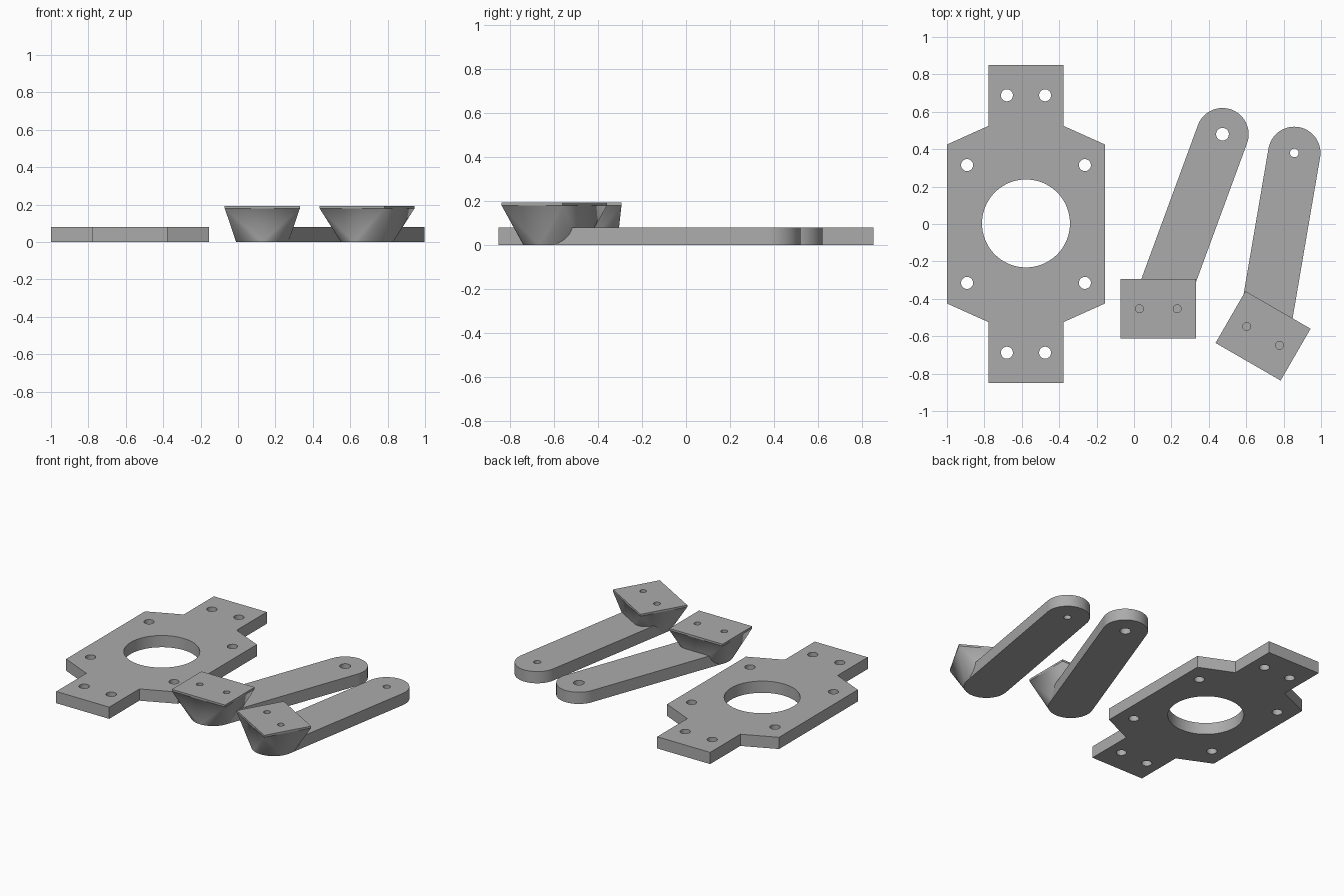
import bpy, bmesh
from math import pi, cos, sin, radians, atan2
from mathutils import Vector, Matrix

cube = bpy.data.objects.get("Cube")
if cube:
    bpy.data.objects.remove(cube, do_unlink=True)

grey = bpy.data.materials.new("plain grey")
grey.use_nodes = True
colour = (0.41, 0.41, 0.41, 1)
grey.diffuse_color = colour
grey.node_tree.nodes["Principled BSDF"].inputs["Base Color"].default_value = colour

SEGMENTS = 128
THICK = 0.08      # plate and arm thickness
TOP = 0.193       # top of the mounting blocks
LIP = 0.18        # underside of the thin block lip


def make_object(name, bm):
    bmesh.ops.recalc_face_normals(bm, faces=bm.faces)
    mesh = bpy.data.meshes.new(name)
    bm.to_mesh(mesh)
    bm.free()
    mesh.materials.append(grey)
    obj = bpy.data.objects.new(name, mesh)
    bpy.context.collection.objects.link(obj)
    return obj


def arc(centre, radius, start, sweep, steps):
    return [(centre[0] + radius * cos(start + sweep * i / steps),
             centre[1] + radius * sin(start + sweep * i / steps))
            for i in range(steps + 1)]


def prism(name, outline, height):
    bm = bmesh.new()
    face = bm.faces.new([bm.verts.new((x, y, 0)) for x, y in outline])
    new = bmesh.ops.extrude_face_region(bm, geom=[face])["geom"]
    verts = [v for v in new if isinstance(v, bmesh.types.BMVert)]
    bmesh.ops.translate(bm, verts=verts, vec=(0, 0, height))
    return make_object(name, bm)


def drill(obj, holes, z0, z1):
    """Cut round holes, each (x, y, radius), between two heights."""
    bm = bmesh.new()
    for x, y, r in holes:
        bmesh.ops.create_cone(bm, cap_ends=True, segments=SEGMENTS, radius1=r,
                              radius2=r, depth=z1 - z0,
                              matrix=Matrix.Translation((x, y, (z0 + z1) / 2)))
    cutter = make_object("hole_cutter", bm)
    cutter.hide_render = True
    mod = obj.modifiers.new("holes", "BOOLEAN")
    mod.operation, mod.solver, mod.object = "DIFFERENCE", "EXACT", cutter
    bpy.context.view_layer.objects.active = obj
    bpy.ops.object.modifier_apply(modifier=mod.name)
    bpy.data.objects.remove(cutter, do_unlink=True)


def finish(obj):
    bpy.ops.object.select_all(action="DESELECT")
    obj.select_set(True)
    bpy.context.view_layer.objects.active = obj
    bpy.ops.object.shade_smooth_by_angle(angle=radians(4.5))


# Base plate: one quarter outline mirrored around the centre
CX = -0.5775
quarter = [(0.4225, 0.425), (0.2, 0.525), (0.2, 0.85)]
half = quarter + [(-x, y) for x, y in reversed(quarter)]
outline = half + [(-x, -y) for x, y in half]
plate = prism("base_plate", [(CX + x, y) for x, y in outline], THICK)
holes = [(CX, 0.003, 0.235)]
for sx in (-1, 1):
    for sy in (-1, 1):
        holes += [(CX + sx * 0.315, sy * 0.315, 0.032),
                  (CX + sx * 0.102, sy * 0.688, 0.032)]
drill(plate, holes, -0.1, 0.2)
finish(plate)


def bracket(side, base, tip, turn, tip_hole, radius=0.14):
    # Flat arm with a rounded tip
    angle = atan2(tip[1] - base[1], tip[0] - base[0])
    across = Vector((-sin(angle), cos(angle))) * radius
    b = Vector(base)
    points = arc(tip, radius, angle - pi / 2, pi, SEGMENTS // 2)
    arm = prism(side + "_arm", points + [tuple(b + across), tuple(b - across)], THICK)
    drill(arm, [(*tip, tip_hole)], -0.1, 0.2)
    finish(arm)

    # Mounting block blending from a round foot to a rectangular top
    spin = Matrix.Rotation(turn, 3, "Z")
    bm = bmesh.new()
    for x, y in arc(base, radius, 0, 2 * pi, SEGMENTS)[:-1]:
        bm.verts.new((x, y, 0))
    for z in (LIP, TOP):
        for sx in (-1, 1):
            for sy in (-1, 1):
                bm.verts.new(spin @ Vector((sx * 0.201, sy * 0.16, 0)) + Vector((*base, z)))
    bmesh.ops.convex_hull(bm, input=bm.verts[:])
    bmesh.ops.dissolve_limit(bm, angle_limit=radians(0.1),
                             verts=bm.verts[:], edges=bm.edges[:])
    block = make_object(side + "_mounting_block", bm)

    # Two blind screw holes
    screws = [spin @ Vector((s * 0.101, 0, 0)) + Vector((*base, 0)) for s in (-1, 1)]
    drill(block, [(p.x, p.y, 0.021) for p in screws], THICK + 0.005, 0.3)
    finish(block)


bracket("inner", (0.13, -0.453), (0.473, 0.48), 0, 0.034)
bracket("outer", (0.69, -0.598), (0.857, 0.38), radians(-30), 0.023)
